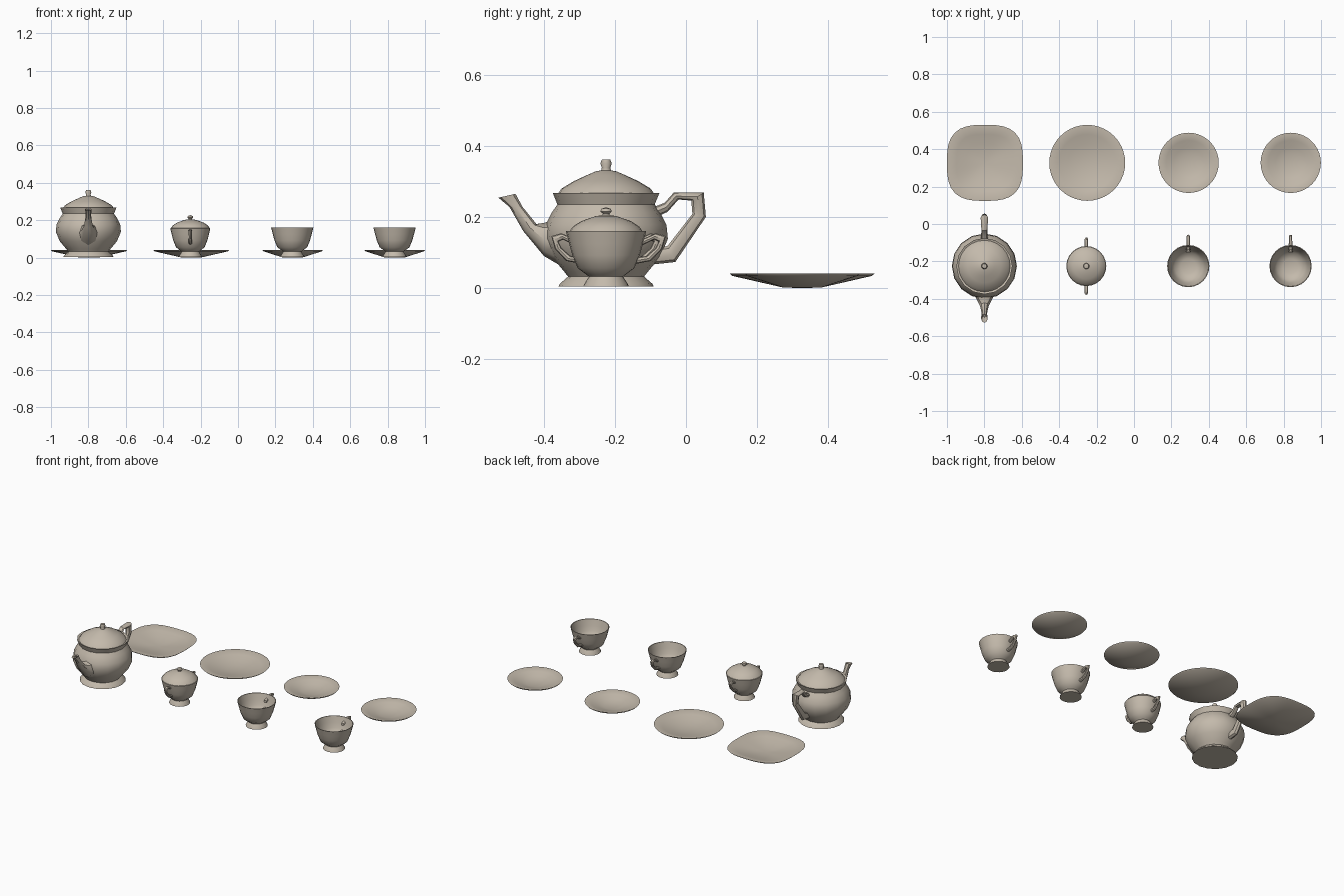
import bpy
import bmesh
from math import sin, cos, pi, radians

cube = bpy.data.objects.get("Cube")
if cube:
    bpy.data.objects.remove(cube, do_unlink=True)

# One glazed clay colour for the whole set
clay = bpy.data.materials.new("warm_clay")
clay.use_nodes = True
clay.diffuse_color = (0.55, 0.49, 0.41, 1)
clay.node_tree.nodes["Principled BSDF"].inputs["Base Color"].default_value = clay.diffuse_color


def finish(bm, name, location, angle=40):
    bmesh.ops.recalc_face_normals(bm, faces=bm.faces)
    mesh = bpy.data.meshes.new(name)
    bm.to_mesh(mesh)
    bm.free()
    mesh.materials.append(clay)
    obj = bpy.data.objects.new(name, mesh)
    obj.location = location
    bpy.context.collection.objects.link(obj)
    bpy.ops.object.select_all(action="DESELECT")
    obj.select_set(True)
    bpy.context.view_layer.objects.active = obj
    bpy.ops.object.shade_smooth_by_angle(angle=radians(angle))
    return obj


def bridge(bm, rings):
    """Join consecutive rings of equal size with quads."""
    for a, b in zip(rings, rings[1:]):
        n = len(a)
        for i in range(n):
            j = (i + 1) % n
            bm.faces.new((a[i], a[j], b[j], b[i]))


def lathe(name, profile, location, sides=24, power=2):
    """Turn (radius, height) points; power above 2 squares the outline."""
    bm = bmesh.new()
    rings = []
    for r, z in profile:
        ring = []
        for i in range(sides):
            a = 2 * pi * i / sides
            k = r / (abs(cos(a)) ** power + abs(sin(a)) ** power) ** (1 / power)
            ring.append(bm.verts.new((k * cos(a), k * sin(a), z)))
        rings.append(ring)
    bridge(bm, rings)
    bmesh.ops.remove_doubles(bm, verts=bm.verts, dist=0.0001)
    return finish(bm, name, location)


def loft(name, sections, location, sides=8, flip=1):
    """Skin ovals spanning two (y, z) edge points with a half width in x."""
    bm = bmesh.new()
    rings = []
    for y1, z1, y2, z2, w in sections:
        ring = []
        for i in range(sides):
            a = 2 * pi * i / sides
            t = (1 + cos(a)) / 2
            ring.append(bm.verts.new((w * sin(a), flip * (y1 + (y2 - y1) * t), z1 + (z2 - z1) * t)))
        rings.append(ring)
    bridge(bm, rings)
    bm.faces.new(rings[0])
    bm.faces.new(rings[-1])
    return finish(bm, name, location)


ROW = -0.225      # vessels
PLATE_ROW = 0.327

# Teapot
pot = (-0.8, ROW, 0)
lathe("teapot_body", [(0, 0.004), (0.134, 0.004), (0.13, 0.012), (0.107, 0.032), (0.118, 0.046),
                      (0.153, 0.088), (0.174, 0.138), (0.17, 0.178), (0.153, 0.212), (0.137, 0.235),
                      (0.15, 0.267), (0.134, 0.26), (0, 0.255)], pot, sides=16)
lathe("teapot_lid", [(0, 0.258), (0.138, 0.262), (0.125, 0.28), (0.09, 0.301), (0.055, 0.317),
                     (0.03, 0.328), (0.014, 0.331), (0.012, 0.338), (0.016, 0.35), (0.012, 0.361),
                     (0, 0.362)], pot)
loft("teapot_spout", [(-0.09, 0.04, -0.12, 0.2, 0.07), (-0.175, 0.09, -0.175, 0.183, 0.043),
                      (-0.233, 0.16, -0.196, 0.18, 0.023), (-0.272, 0.228, -0.235, 0.228, 0.014),
                      (-0.303, 0.254, -0.255, 0.265, 0.018), (-0.295, 0.252, -0.262, 0.259, 0.012),
                      (-0.27, 0.236, -0.25, 0.238, 0.008)], pot)
loft("teapot_handle", [(0.12, 0.222, 0.12, 0.19, 0.02), (0.165, 0.24, 0.173, 0.214, 0.017),
                       (0.19, 0.268, 0.204, 0.249, 0.016), (0.275, 0.268, 0.24, 0.246, 0.02),
                       (0.281, 0.2, 0.243, 0.208, 0.016), (0.195, 0.073, 0.173, 0.118, 0.016),
                       (0.13, 0.066, 0.13, 0.11, 0.02)], pot)

# Shared foot and bowl shape of the small vessels
FOOT = [(0, 0.004), (0.064, 0.004), (0.062, 0.01), (0.048, 0.032), (0.056, 0.038),
        (0.08, 0.056), (0.095, 0.092), (0.104, 0.125)]
HANDLE = [(0.085, 0.13, 0.085, 0.112, 0.011), (0.14, 0.154, 0.135, 0.136, 0.009),
          (0.168, 0.146, 0.148, 0.13, 0.009), (0.158, 0.11, 0.139, 0.112, 0.008),
          (0.126, 0.076, 0.114, 0.09, 0.009), (0.075, 0.066, 0.075, 0.085, 0.012)]

# Sugar bowl with two handles
sugar = (-0.255, ROW, 0)
lathe("sugar_bowl", [(r * 0.96, z) for r, z in FOOT] + [(0.107, 0.157), (0.1, 0.158), (0, 0.156)], sugar)
lathe("sugar_lid", [(0, 0.157), (0.104, 0.158), (0.093, 0.173), (0.07, 0.188), (0.03, 0.202),
                    (0.01, 0.205), (0.009, 0.209), (0.016, 0.215), (0.013, 0.223), (0, 0.227)], sugar)
for side, flip in (("front", -1), ("back", 1)):
    loft("sugar_handle_" + side, [(a - 0.014, b, c - 0.014, d, w) for a, b, c, d, w in HANDLE],
         sugar, flip=flip)

# Open cups
INSIDE = [(0.113, 0.16), (0.109, 0.16), (0.099, 0.122), (0.089, 0.092), (0.073, 0.062),
          (0.04, 0.048), (0, 0.046)]
for side, x in (("right", 0.29), ("left", 0.837)):
    lathe("cup_" + side, FOOT + INSIDE, (x, ROW, 0))
    loft("cup_handle_" + side, HANDLE, (x, ROW, 0))


# Shallow plates
def plate(name, x, radius, power=2):
    r = radius
    lathe(name, [(0, 0), (0.053, 0.001), (r * 0.97, 0.034), (r, 0.04), (r * 0.97, 0.041),
                 (r * 0.75, 0.029), (r * 0.5, 0.018), (0.05, 0.009), (0, 0.008)],
          (x, PLATE_ROW, 0), sides=40, power=power)


plate("square_plate", -0.797, 0.203, 3)
plate("round_plate", -0.25, 0.203)
plate("saucer_right", 0.292, 0.161)
plate("saucer_left", 0.838, 0.161)
